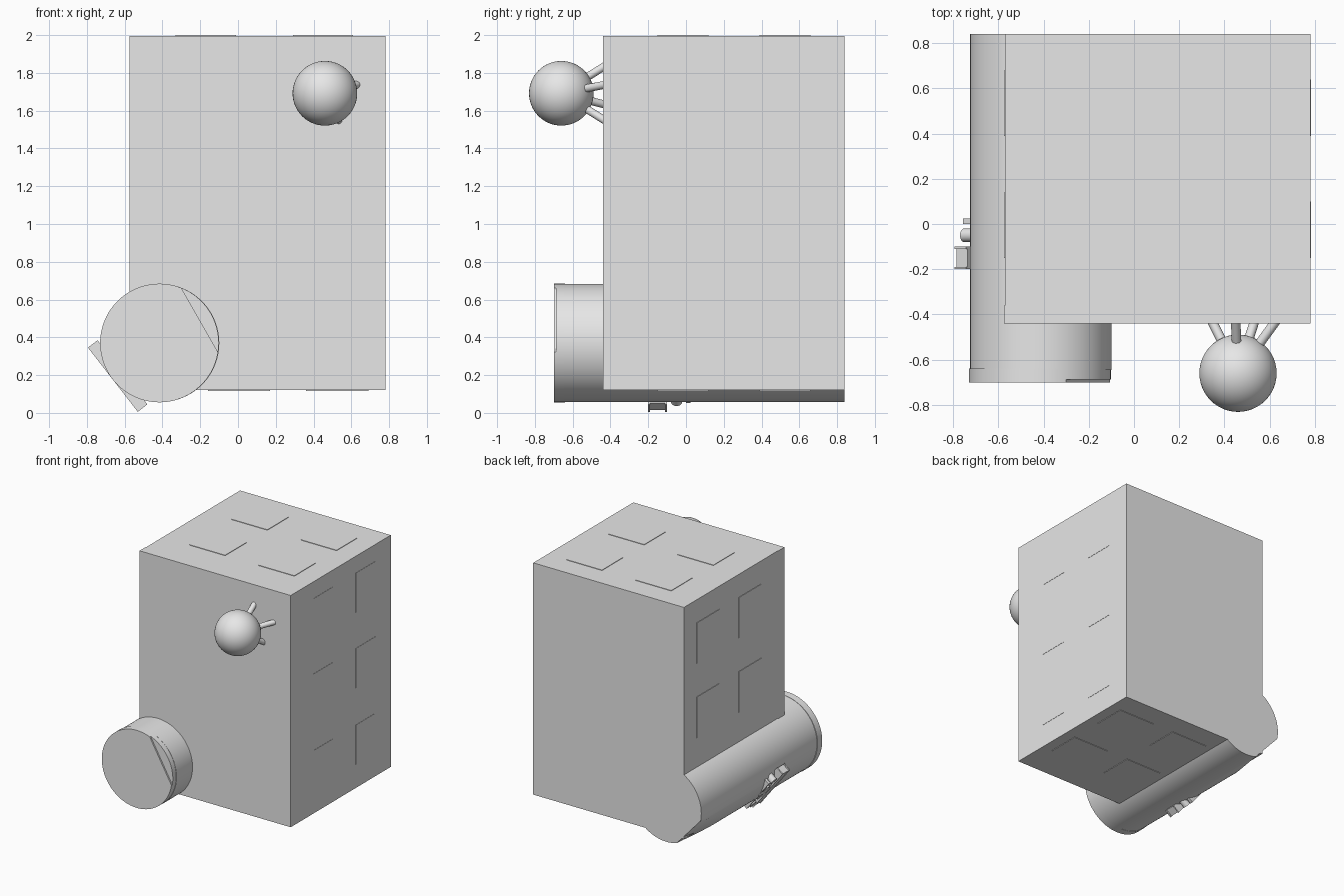
import bpy, bmesh, math
from mathutils import Vector, Matrix

cube = bpy.data.objects.get("Cube")
if cube:
    bpy.data.objects.remove(cube, do_unlink=True)

grey = bpy.data.materials.new("light_grey")
grey.use_nodes = True
grey.diffuse_color = (0.8, 0.8, 0.8, 1)
for node in grey.node_tree.nodes:
    if node.type == 'BSDF_PRINCIPLED':
        node.inputs["Base Color"].default_value = (0.8, 0.8, 0.8, 1)


def finish(name, bm, smooth=False):
    bmesh.ops.recalc_face_normals(bm, faces=bm.faces)
    mesh = bpy.data.meshes.new(name)
    bm.to_mesh(mesh)
    bm.free()
    mesh.materials.append(grey)
    ob = bpy.data.objects.new(name, mesh)
    bpy.context.collection.objects.link(ob)
    if smooth:
        bpy.ops.object.select_all(action='DESELECT')
        ob.select_set(True)
        bpy.context.view_layer.objects.active = ob
        bpy.ops.object.shade_smooth_by_angle(angle=math.radians(30))
    return ob


def box(name, low, high, matrix=None):
    low, high = Vector(low), Vector(high)
    bm = bmesh.new()
    bmesh.ops.create_cube(bm, size=1)
    size = Matrix.Diagonal((high - low).to_4d())
    place = Matrix.Translation((low + high) / 2) @ size
    bmesh.ops.transform(bm, matrix=(matrix or Matrix()) @ place, verts=bm.verts)
    return finish(name, bm)


def cylinder(name, start, end, radius, sides=96, cut=None):
    """Cylinder between two points; cut is an optional (point, normal) plane."""
    start, end = Vector(start), Vector(end)
    axis = end - start
    place = Matrix.Translation((start + end) / 2) @ axis.to_track_quat('Z', 'Y').to_matrix().to_4x4()
    bm = bmesh.new()
    bmesh.ops.create_cone(bm, cap_ends=True, segments=sides, radius1=radius,
                          radius2=radius, depth=axis.length, matrix=place)
    if cut:
        geom = bm.verts[:] + bm.edges[:] + bm.faces[:]
        bmesh.ops.bisect_plane(bm, geom=geom, plane_co=cut[0], plane_no=cut[1], clear_outer=True)
        bmesh.ops.holes_fill(bm, edges=[e for e in bm.edges if e.is_boundary])
    return finish(name, bm, True)


# Main block
X0, X1, Y0, Y1, Z0, Z1 = -0.57, 0.78, -0.44, 0.84, 0.12, 2.0
T = 0.004
box("main_block", (X0, Y0, Z0), (X1, Y1, Z1 - T))

# Thin raised panels on the top, underside and both sides
for y in (-0.15, 0.39):
    for x in (-0.33, 0.29):
        box("top_panel", (x, y, Z1 - 2 * T), (x + 0.32, y + 0.27, Z1))
    for x in (-0.16, 0.36):
        box("underside_panel", (x, y, Z0 - T), (x + 0.33, y + 0.27, Z0 + T))
    for z in (0.88, 1.48):
        box("right_panel", (X0 - T, y, z), (X0 + T, y + 0.29, z + 0.33))
    for z in (0.31, 0.93, 1.54):
        box("left_panel", (X1 - T, y, z), (X1 + 0.002, y + 0.25, z + 0.32))
box("edge_strip", (X0 - T, Y0, Z0), (X0 + T, -0.36, Z1 - T))

# Long barrel along the lower edge, with a slanted flat at its rear end
CX, CZ, R = -0.412, 0.37, 0.313
slope = Vector((-0.74, 0.116, -0.67))
tip = Vector((CX, 0.47, CZ)) + Vector((-0.74, 0, -0.67)) * R
cylinder("barrel", (CX, -0.645, CZ), (CX, Y1, CZ), R, cut=(tip, slope.normalized()))

# Barrel lid with a shallow segment cut from its front face
LX = CX - 0.004
chord = Vector((0.868, 0, 0.496))
cylinder("lid_base", (LX, -0.688, CZ), (LX, -0.64, CZ), R + 0.001)
cylinder("lid_face", (LX, -0.70, CZ), (LX, -0.687, CZ), R + 0.001,
         cut=(Vector((LX, 0, CZ)) + chord * 0.245, chord))

# Bars set tangent to the barrel: local x along the bar, y along the barrel, z outward
out = Vector((-0.79, 0, -0.613)).normalized()
along = Vector((0, 1, 0)).cross(out)
frame = Matrix((along, Vector((0, 1, 0)), out)).transposed().to_4x4()
frame.translation = Vector((CX, 0, CZ)) + out * R
box("tangent_bar", (-0.205, -0.195, -0.06), (0.205, -0.105, 0), frame)
for y in (-0.20, -0.11):
    box("bar_rail", (-0.215, y, -0.06), (0.215, y + 0.01, 0.004), frame)
for x in (-0.15, -0.05, 0.05, 0.15):
    a, b = (frame @ Vector((x, -0.05, z)) for z in (-0.07, 0))
    cylinder("round_stud", a, b, 0.03, 24)
box("thin_bar", (-0.16, 0, -0.06), (0.16, 0.025, 0), frame)

# Ball knob and the rods holding it to the front
centre = Vector((0.46, -0.66, 1.692))
bm = bmesh.new()
bmesh.ops.create_uvsphere(bm, u_segments=48, v_segments=32, radius=0.171,
                          matrix=Matrix.Translation(centre))
finish("ball_knob", bm, True)
for x, z in ((0.45, 1.83), (0.62, 1.735), (0.53, 1.555), (0.35, 1.635)):
    foot = Vector((x, Y0, z))
    cylinder("knob_rod", centre.lerp(foot, 0.3), centre.lerp(foot, 1.08), 0.021, 20)
